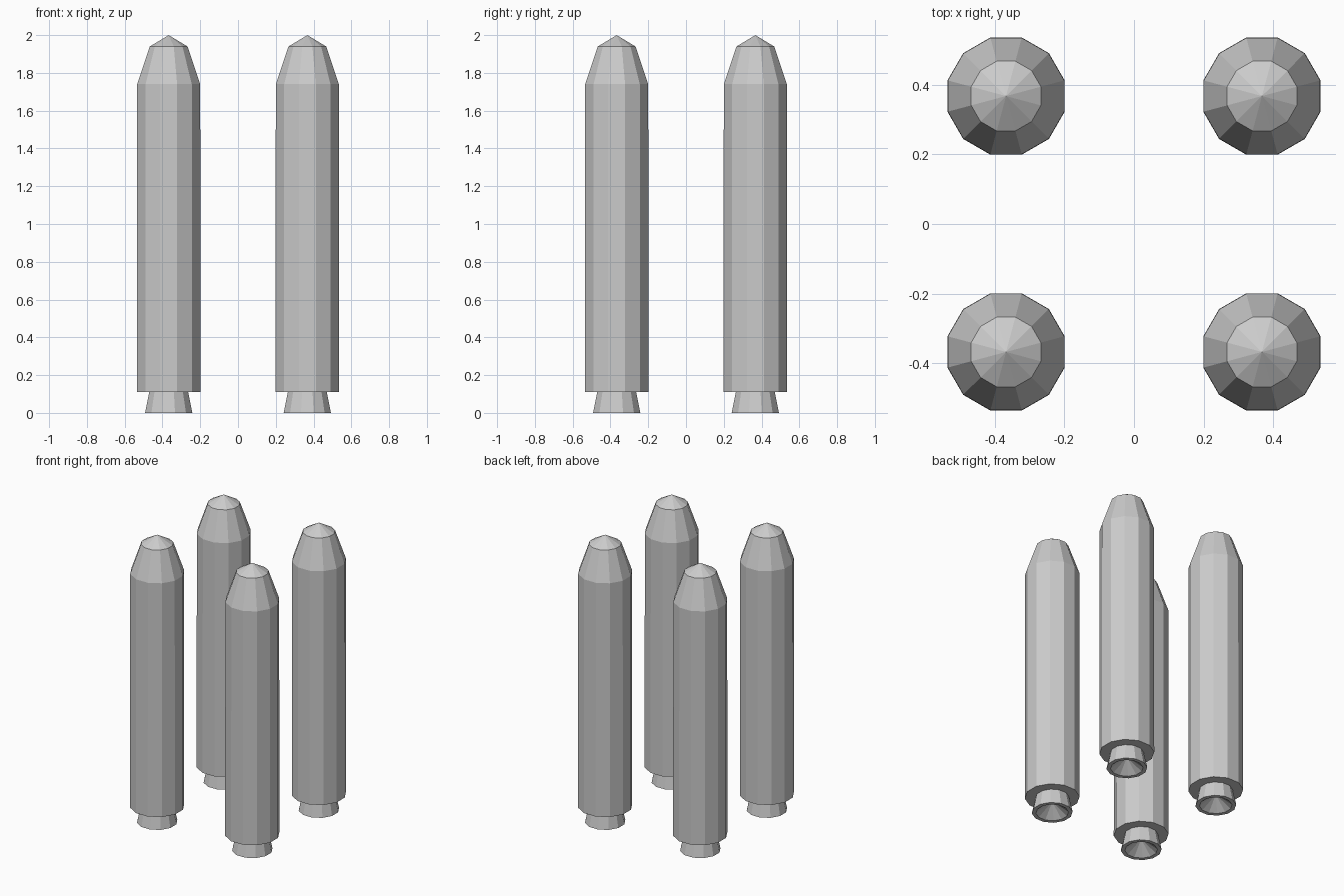
import bpy, bmesh, math

if "Cube" in bpy.data.objects:
    bpy.data.objects.remove(bpy.data.objects["Cube"])

SIDES = 12
APOTHEM = math.cos(math.pi / SIDES)   # flats face the axes
OFFSET = 0.367


def lathe(name, profile, x, y):
    """Flat-faced 12-sided turned part from (flat-to-axis distance, height) points."""
    bm = bmesh.new()
    rings = []
    for r, z in profile:
        n = SIDES if r > 0 else 1
        ring = []
        for i in range(n):
            a = 2 * math.pi * (i + 0.5) / SIDES
            ring.append(bm.verts.new((r / APOTHEM * math.cos(a), r / APOTHEM * math.sin(a), z)))
        rings.append(ring)
    for low, high in zip(rings, rings[1:]):
        for i in range(SIDES):
            j = (i + 1) % SIDES
            if len(low) == 1:
                bm.faces.new((low[0], high[j], high[i]))
            elif len(high) == 1:
                bm.faces.new((low[i], low[j], high[0]))
            else:
                bm.faces.new((low[i], low[j], high[j], high[i]))
    bmesh.ops.recalc_face_normals(bm, faces=bm.faces)
    mesh = bpy.data.meshes.new(name)
    bm.to_mesh(mesh)
    bm.free()
    obj = bpy.data.objects.new(name, mesh)
    obj.location = (x, y, 0)
    bpy.context.collection.objects.link(obj)


# closed casing with tapered nose and shallow cone tip
casing = [(0, 0.11), (0.168, 0.11), (0.167, 1.74), (0.1, 1.94), (0, 2.0)]
# flared nozzle with a flat rim and a conical hollow
nozzle = [(0, 0.08), (0.1, 0), (0.125, 0), (0.103, 0.11), (0, 0.11)]

# four boosters in a square
for sx in (-1, 1):
    for sy in (-1, 1):
        lathe("booster_casing", casing, sx * OFFSET, sy * OFFSET)
        lathe("booster_nozzle", nozzle, sx * OFFSET, sy * OFFSET)
